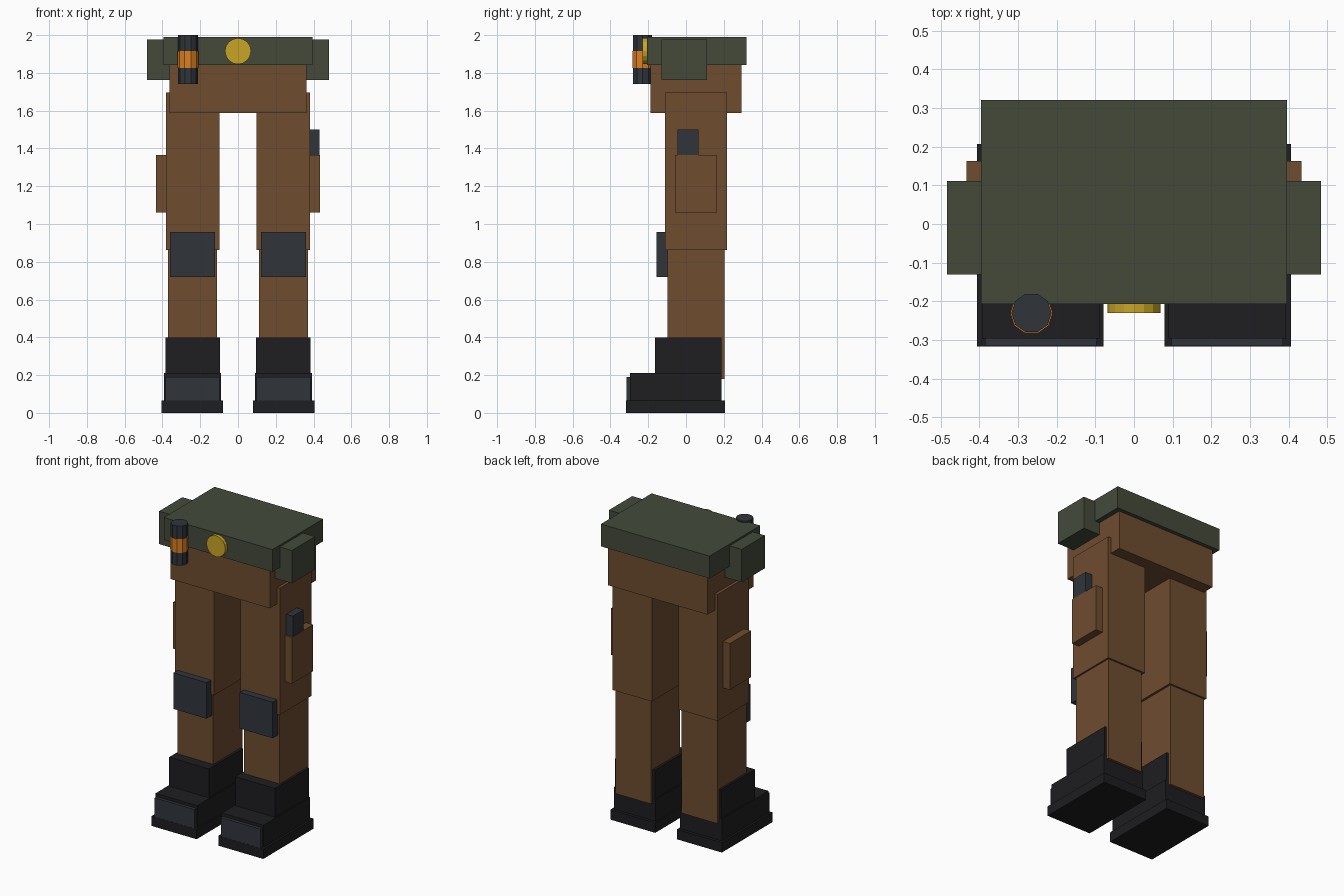
import bpy
import math

if "Cube" in bpy.data.objects:
    bpy.data.objects.remove(bpy.data.objects["Cube"])


def srgb(hex_code):
    vals = [int(hex_code[i:i + 2], 16) / 255 for i in (0, 2, 4)]
    return [v / 12.92 if v <= 0.04045 else ((v + 0.055) / 1.055) ** 2.4 for v in vals] + [1]


def material(name, hex_code):
    m = bpy.data.materials.new(name)
    m.diffuse_color = srgb(hex_code)
    m.use_nodes = True
    m.node_tree.nodes["Principled BSDF"].inputs["Base Color"].default_value = m.diffuse_color
    return m


cloth = material("brown_cloth", "6E4C2F")
olive = material("olive_webbing", "434A3A")
rubber = material("black_rubber", "1E1E21")
plate = material("dark_plate", "30353B")
orange = material("orange_band", "DD8022")
brass = material("brass", "CAA526")


def box(name, x, y, z, mat):
    """Box from (min, max) ranges on each axis."""
    bpy.ops.mesh.primitive_cube_add(size=1, location=[sum(r) / 2 for r in (x, y, z)])
    ob = bpy.context.object
    ob.name = name
    ob.scale = [r[1] - r[0] for r in (x, y, z)]
    bpy.ops.object.transform_apply(location=False, rotation=False, scale=True)
    ob.data.materials.append(mat)
    return ob


def pair(name, x, y, z, mat):
    """The same box on both sides of the body."""
    box("right_" + name, x, y, z, mat)
    box("left_" + name, (-x[1], -x[0]), y, z, mat)


def cylinder(name, sides, radius, depth, loc, rot, mat):
    bpy.ops.mesh.primitive_cylinder_add(vertices=sides, radius=radius, depth=depth,
                                        location=loc, rotation=rot)
    ob = bpy.context.object
    ob.name = name
    ob.data.materials.append(mat)
    return ob


# Waist
box("belt", (-0.395, 0.395), (-0.207, 0.32), (1.843, 1.99), olive)
box("hips", (-0.362, 0.362), (-0.187, 0.295), (1.587, 1.86), cloth)
pair("belt_pouch", (0.355, 0.483), (-0.13, 0.111), (1.762, 1.978), olive)
cylinder("belt_buckle", 16, 0.069, 0.04, (0, -0.21, 1.915), (math.pi / 2, 0, 0), brass)

# Flashlight clipped on the belt
turn = (0, 0, math.pi / 2)
cylinder("flashlight", 10, 0.052, 0.26, (-0.265, -0.23, 1.87), turn, plate)
cylinder("flashlight_band", 10, 0.055, 0.09, (-0.265, -0.23, 1.87), turn, orange)

# Legs
pair("thigh", (0.097, 0.382), (-0.11, 0.216), (0.862, 1.695), cloth)
pair("shin", (0.112, 0.371), (-0.098, 0.205), (0.18, 0.88), cloth)
pair("thigh_pocket", (0.37, 0.433), (-0.057, 0.163), (1.06, 1.365), cloth)
pair("knee_pad", (0.121, 0.361), (-0.155, -0.08), (0.72, 0.957), plate)

# Tool sheath on one thigh, tucked behind the pocket
box("tool_sheath", (0.37, 0.431), (-0.046, 0.065), (1.2, 1.5), plate)

# Boots
pair("boot_shaft", (0.096, 0.385), (-0.165, 0.187), (0.15, 0.4), rubber)
pair("boot_foot", (0.089, 0.393), (-0.296, 0.188), (0.05, 0.21), rubber)
pair("boot_sole", (0.079, 0.406), (-0.317, 0.207), (0, 0.065), rubber)
pair("toe_cap", (0.097, 0.385), (-0.316, -0.27), (0.055, 0.19), plate)
